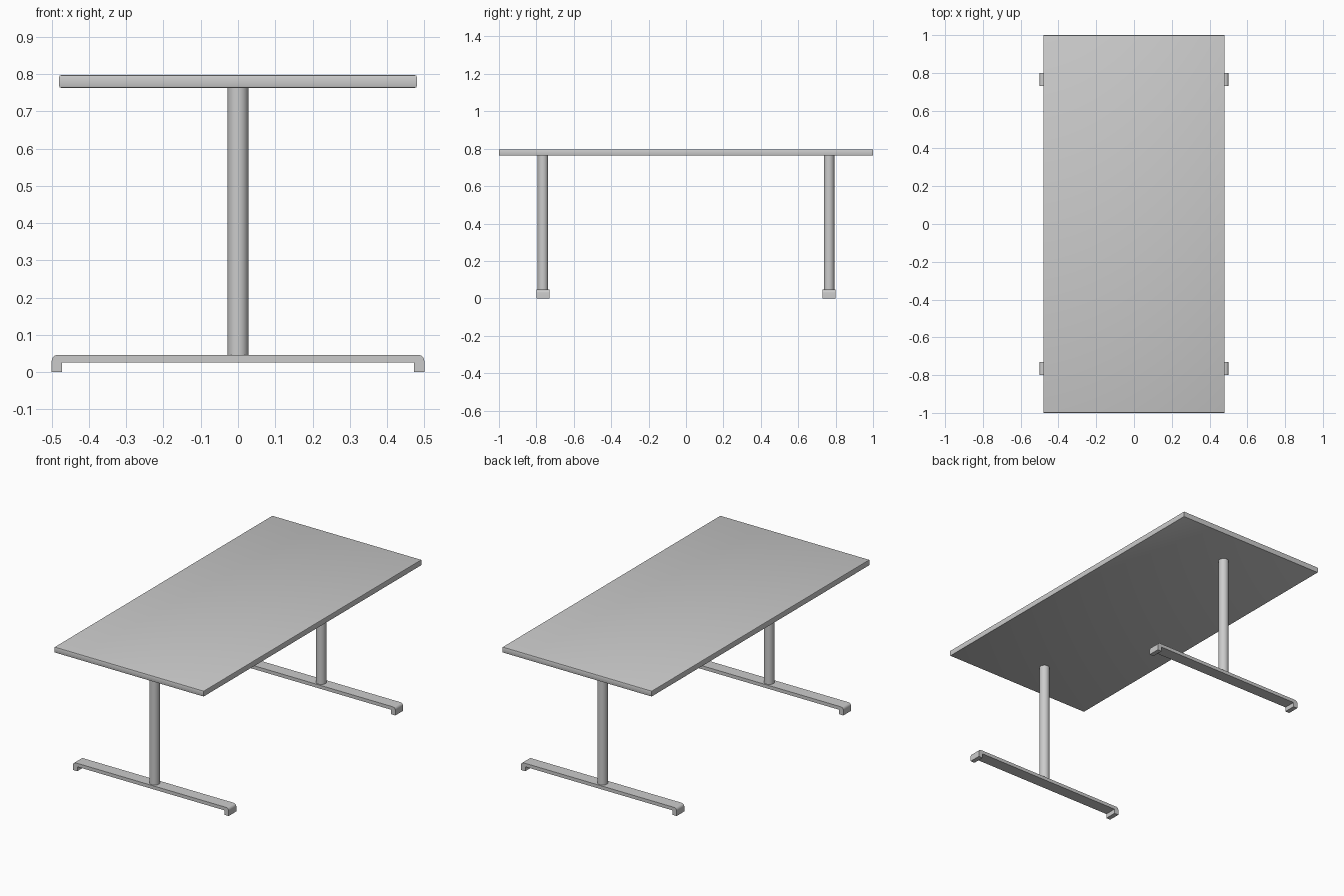
import bpy, bmesh, math

if "Cube" in bpy.data.objects:
    bpy.data.objects.remove(bpy.data.objects["Cube"])

POST_Y = 0.765      # distance of each leg from the centre
TOP_Z0, TOP_Z1 = 0.763, 0.797


def make_object(name, bm):
    bmesh.ops.recalc_face_normals(bm, faces=bm.faces)
    mesh = bpy.data.meshes.new(name)
    bm.to_mesh(mesh)
    bm.free()
    obj = bpy.data.objects.new(name, mesh)
    bpy.context.collection.objects.link(obj)
    return obj


def smooth(obj):
    bpy.ops.object.select_all(action='DESELECT')
    obj.select_set(True)
    bpy.context.view_layer.objects.active = obj
    bpy.ops.object.shade_smooth_by_angle(angle=math.radians(35))


# Tabletop: thin slab with softened edges
bm = bmesh.new()
bmesh.ops.create_cube(bm, size=1)
bmesh.ops.scale(bm, vec=(0.96, 2.0, TOP_Z1 - TOP_Z0), verts=bm.verts)
bmesh.ops.translate(bm, vec=(0, 0, (TOP_Z0 + TOP_Z1) / 2), verts=bm.verts)
rim = [e for e in bm.edges if abs(e.verts[0].co.z - e.verts[1].co.z) < 1e-4]
bmesh.ops.bevel(bm, geom=rim, offset=0.005, segments=2, profile=0.5, affect='EDGES')
smooth(make_object("tabletop", bm))


def foot_profile():
    # Bar with turned-down ends and rounded outer corners
    r, h, w, under, half = 0.016, 0.046, 0.027, 0.026, 0.5
    right = [(half - w, under), (half - w, 0), (half, 0)]
    for i in range(7):
        a = math.radians(15 * i)
        right.append((half - r + r * math.cos(a), h - r + r * math.sin(a)))
    return right + [(-x, z) for x, z in reversed(right)]


for side, label in ((-1, "front"), (1, "back")):
    y = side * POST_Y

    # Foot: profile extruded along y
    bm = bmesh.new()
    face = bm.faces.new([bm.verts.new((x, y - 0.035, z)) for x, z in foot_profile()])
    ext = bmesh.ops.extrude_face_region(bm, geom=[face])
    moved = [v for v in ext["geom"] if isinstance(v, bmesh.types.BMVert)]
    bmesh.ops.translate(bm, vec=(0, 0.07, 0), verts=moved)
    smooth(make_object(label + "_foot", bm))

    # Post: round column from foot to tabletop
    z0, z1 = 0.044, TOP_Z0 + 0.002
    bm = bmesh.new()
    bmesh.ops.create_cone(bm, cap_ends=True, segments=32, radius1=0.028,
                          radius2=0.028, depth=z1 - z0)
    bmesh.ops.translate(bm, vec=(0, y, (z0 + z1) / 2), verts=bm.verts)
    smooth(make_object(label + "_post", bm))
